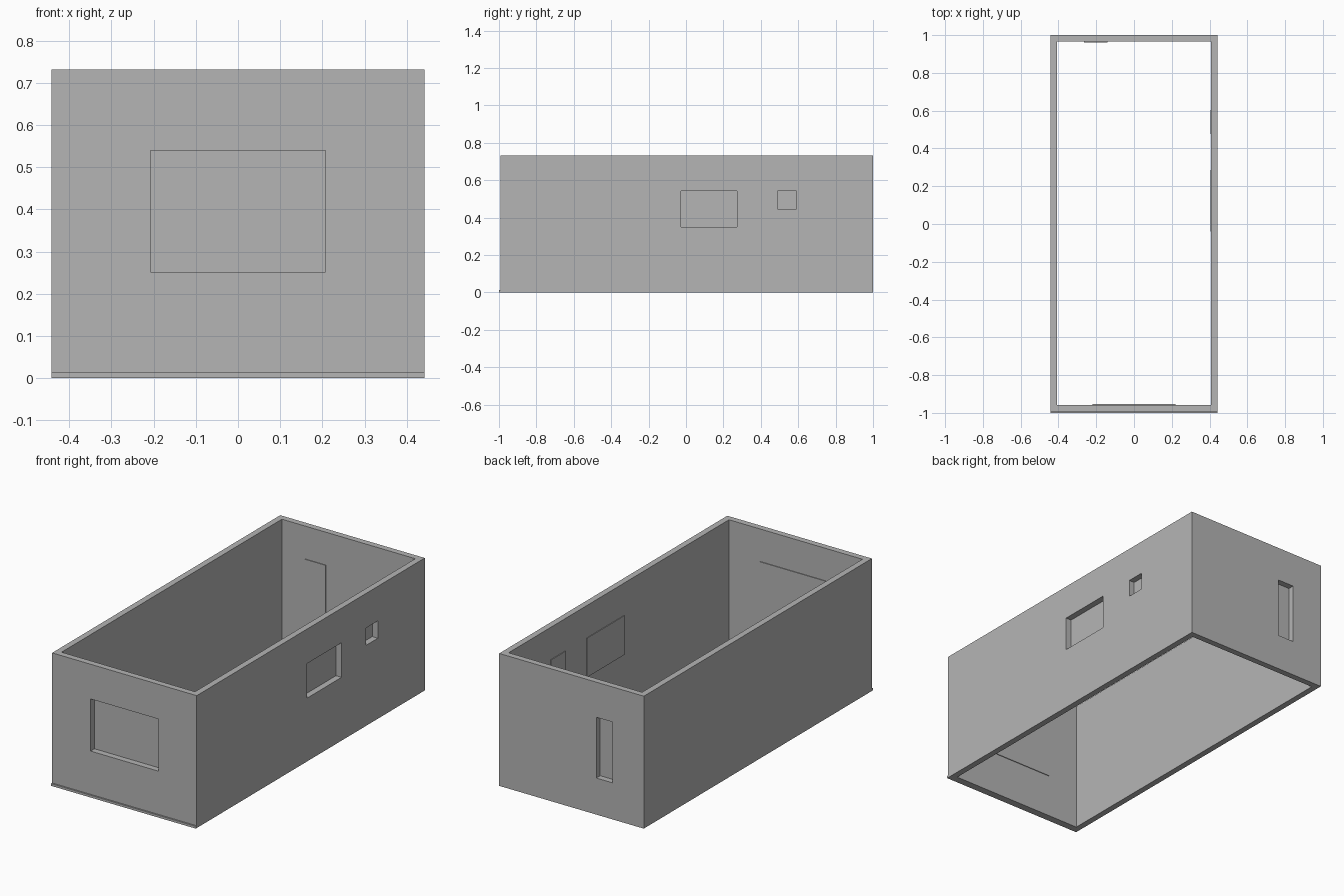
import bpy

old = bpy.data.objects.get("Cube")
if old:
    bpy.data.objects.remove(old, do_unlink=True)

grey = bpy.data.materials.new("plain_grey")
grey.use_nodes = True
grey.diffuse_color = (0.46, 0.46, 0.46, 1)
grey.node_tree.nodes["Principled BSDF"].inputs["Base Color"].default_value = grey.diffuse_color


def box(name, x, y, z):
    """Box spanning three (low, high) ranges."""
    spans = (x, y, z)
    bpy.ops.mesh.primitive_cube_add(size=1, location=[(a + b) / 2 for a, b in spans])
    ob = bpy.context.object
    ob.name = name
    ob.scale = [b - a for a, b in spans]
    bpy.ops.object.transform_apply(location=True, rotation=False, scale=True)
    ob.data.materials.append(grey)
    return ob


def cut(target, cutter):
    """Subtract the cutter and throw it away."""
    cutter.hide_render = True
    mod = target.modifiers.new("opening", "BOOLEAN")
    mod.operation = "DIFFERENCE"
    mod.solver = "EXACT"
    mod.object = cutter
    bpy.context.view_layer.objects.active = target
    bpy.ops.object.modifier_apply(modifier=mod.name)
    bpy.data.objects.remove(cutter, do_unlink=True)


HALF_W, HEIGHT, WALL = 0.442, 0.732, 0.034
FRONT, BACK = -0.992, 1.0
LAP, PANE = 0.0125, 0.004
IN_X, IN_FRONT, IN_BACK = HALF_W - WALL, FRONT + WALL, BACK - WALL

# Four walls, open above and below
walls = box("walls", (-HALF_W, HALF_W), (FRONT, BACK), (0, HEIGHT))
cut(walls, box("room_cutter", (-IN_X, IN_X), (IN_FRONT, IN_BACK), (-1, 2)))

# Openings: name, wall, span along the wall, height span
openings = [
    ("front_window", "front", (-0.207, 0.207), (0.252, 0.54)),
    ("side_window", "side", (-0.028, 0.273), (0.35, 0.541)),
    ("small_side_window", "side", (0.488, 0.59), (0.445, 0.541)),
    ("tall_back_window", "back", (-0.252, -0.152), (0.202, 0.538)),
]

# Each opening is cut through its wall and closed by a pane lapped on the inside
for name, wall, span, z in openings:
    lap = (span[0] - LAP, span[1] + LAP)
    lap_z = (z[0] - LAP, z[1] + LAP)
    if wall == "side":
        cut(walls, box("cutter", (IN_X - 0.05, HALF_W + 0.05), span, z))
        box(name, (IN_X - PANE, IN_X), lap, lap_z)
    else:
        outer, inner = (FRONT, IN_FRONT) if wall == "front" else (BACK, IN_BACK)
        way = 1 if wall == "front" else -1
        cut(walls, box("cutter", span, sorted((outer - way * 0.05, inner + way * 0.05)), z))
        box(name, lap, sorted((inner, inner + way * PANE)), lap_z)

# Low ledge along the foot of the front wall
box("front_sill", (-HALF_W, HALF_W), (-1.0, FRONT), (0, 0.013))
